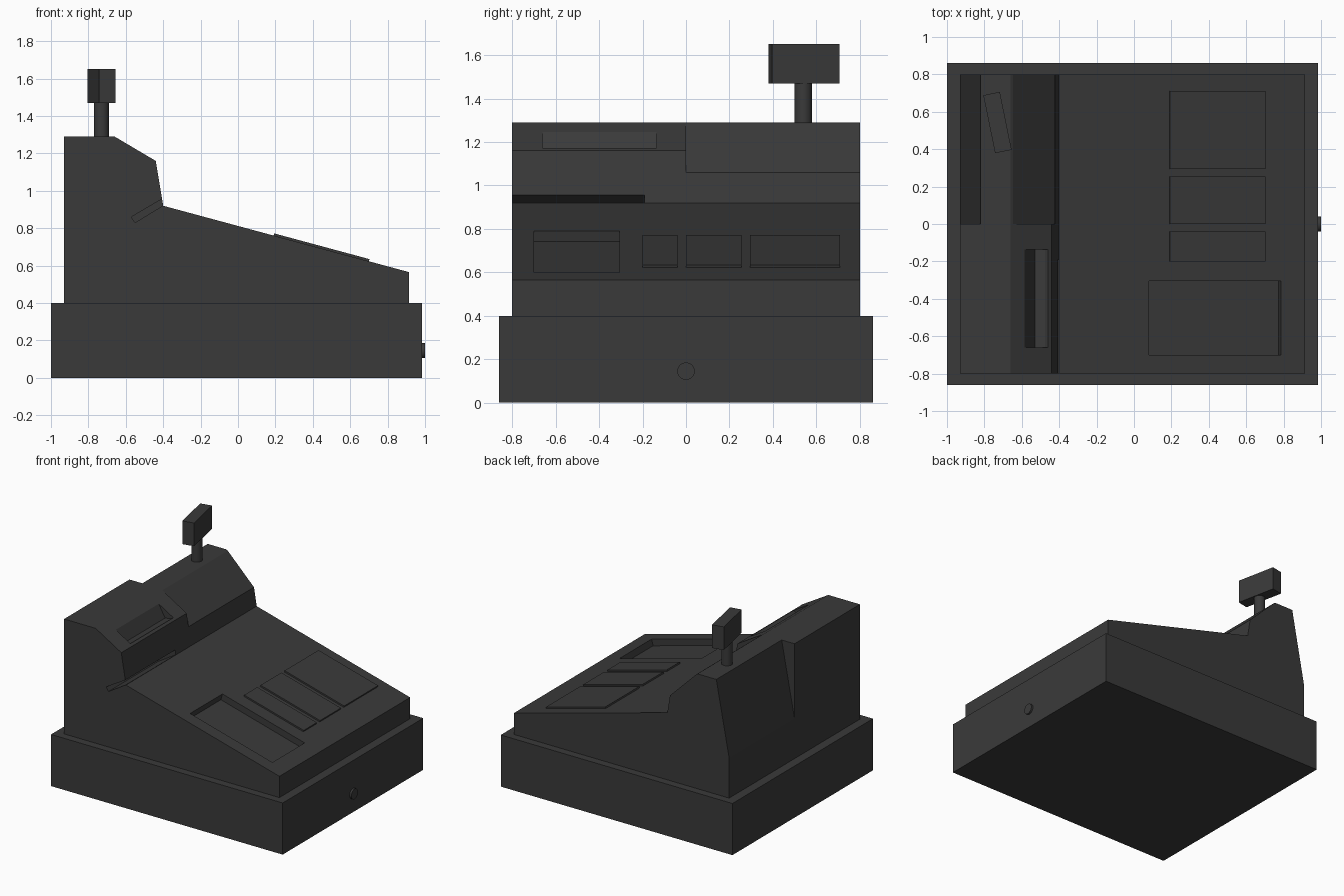
import bpy, bmesh, math
from mathutils import Vector

if "Cube" in bpy.data.objects:
    bpy.data.objects.remove(bpy.data.objects["Cube"])

dark = bpy.data.materials.new("dark_plastic")
dark.diffuse_color = (0.042, 0.042, 0.042, 1)
dark.use_nodes = True
dark.node_tree.nodes["Principled BSDF"].inputs["Base Color"].default_value = dark.diffuse_color


def prism(name, profile, y0, y1):
    """Extrude an (x, z) profile from y0 to y1."""
    bm = bmesh.new()
    face = bm.faces.new([bm.verts.new((x, y0, z)) for x, z in profile])
    out = bmesh.ops.extrude_face_region(bm, geom=[face])["geom"]
    bmesh.ops.translate(bm, vec=(0, y1 - y0, 0),
                        verts=[g for g in out if isinstance(g, bmesh.types.BMVert)])
    bmesh.ops.recalc_face_normals(bm, faces=bm.faces)
    mesh = bpy.data.meshes.new(name)
    bm.to_mesh(mesh)
    bm.free()
    obj = bpy.data.objects.new(name, mesh)
    bpy.context.collection.objects.link(obj)
    mesh.materials.append(dark)
    return obj


def box(name, center, size):
    cx, cy, cz = center
    sx, sy, sz = (s / 2 for s in size)
    obj = prism(name, [(-sx, -sz), (sx, -sz), (sx, sz), (-sx, sz)], -sy, sy)
    obj.location = (cx, cy, cz)
    return obj


def cylinder(name, center, radius, depth, rot=(0, 0, 0)):
    bpy.ops.mesh.primitive_cylinder_add(vertices=24, radius=radius, depth=depth,
                                        location=center, rotation=rot)
    obj = bpy.context.object
    obj.name = name
    obj.data.materials.append(dark)
    bpy.ops.object.shade_smooth_by_angle(angle=math.radians(30))
    return obj


def cut(target, cutter):
    cutter.hide_render = True
    mod = target.modifiers.new("cut", 'BOOLEAN')
    mod.operation = 'DIFFERENCE'
    mod.solver = 'EXACT'
    mod.object = cutter
    bpy.context.view_layer.objects.active = target
    bpy.ops.object.modifier_apply(modifier=mod.name)
    bpy.data.objects.remove(cutter, do_unlink=True)


# Sloping key deck: point at x, offset h along the deck normal
DECK_A, DECK_B = Vector((-0.40, 0.92)), Vector((0.915, 0.565))
along = (DECK_B - DECK_A).normalized()
normal = Vector((-along.y, along.x))


def deck(x, h):
    return DECK_A + along * ((x - DECK_A.x) / along.x) + normal * h


def deck_profile(x0, x1, h0, h1):
    return [deck(x0, h0), deck(x1, h0), deck(x1, h1), deck(x0, h1)]


# Cash drawer and its lock
box("cash_drawer", (-0.0075, 0, 0.2), (1.985, 1.72, 0.4))
cylinder("drawer_lock", (0.98, 0, 0.145), 0.04, 0.04, (0, math.pi / 2, 0))

# Body
body = prism("register_body", [(-0.93, 0.4), (-0.93, 1.29), (-0.66, 1.29), (-0.44, 1.16),
                               DECK_A, DECK_B, (0.915, 0.4)], -0.8, 0.8)

# Rear half: longer front slope and leaning back
cut(body, prism("slope_cutter", [(-0.766, 1.4), (-0.655, 1.29), (-0.423, 1.06),
                                 (-0.3, 0.938), (-0.3, 1.4)], 0, 0.9))
cut(body, prism("back_cutter", [(-0.95, 0.605), (-0.799, 1.4), (-1.1, 1.4),
                                (-1.1, 0.605)], 0, 0.9))

# Card slot, open to the side
cut(body, prism("slot_cutter", [(-0.57, 0.86), (-0.55, 0.83), (-0.37, 0.94),
                                (-0.38, 0.972)], -0.9, -0.19))

# Operator display recess
cut(body, prism("display_cutter", [(-0.54, 1.32), (-0.585, 1.246), (-0.53, 1.15),
                                   (-0.475, 1.16), (-0.46, 1.172), (-0.42, 1.25)],
                -0.66, -0.135))

# Tray recess in the deck
cut(body, prism("tray_cutter", deck_profile(0.08, 0.785, -0.05, 0.05), -0.7, -0.305))

# Raised key blocks
for i, (y0, y1) in enumerate([(-0.2, -0.04), (0.0, 0.255), (0.295, 0.71)]):
    prism(f"key_block_{i + 1}", deck_profile(0.19, 0.70, -0.02, 0.012), y0, y1)

# Customer display on a pole
cylinder("display_pole", (-0.73, 0.54, 1.37), 0.04, 0.24)
display = box("customer_display", (-0.73, 0.5425, 1.56), (0.09, 0.316, 0.18))
display.rotation_euler.z = math.radians(11.5)
